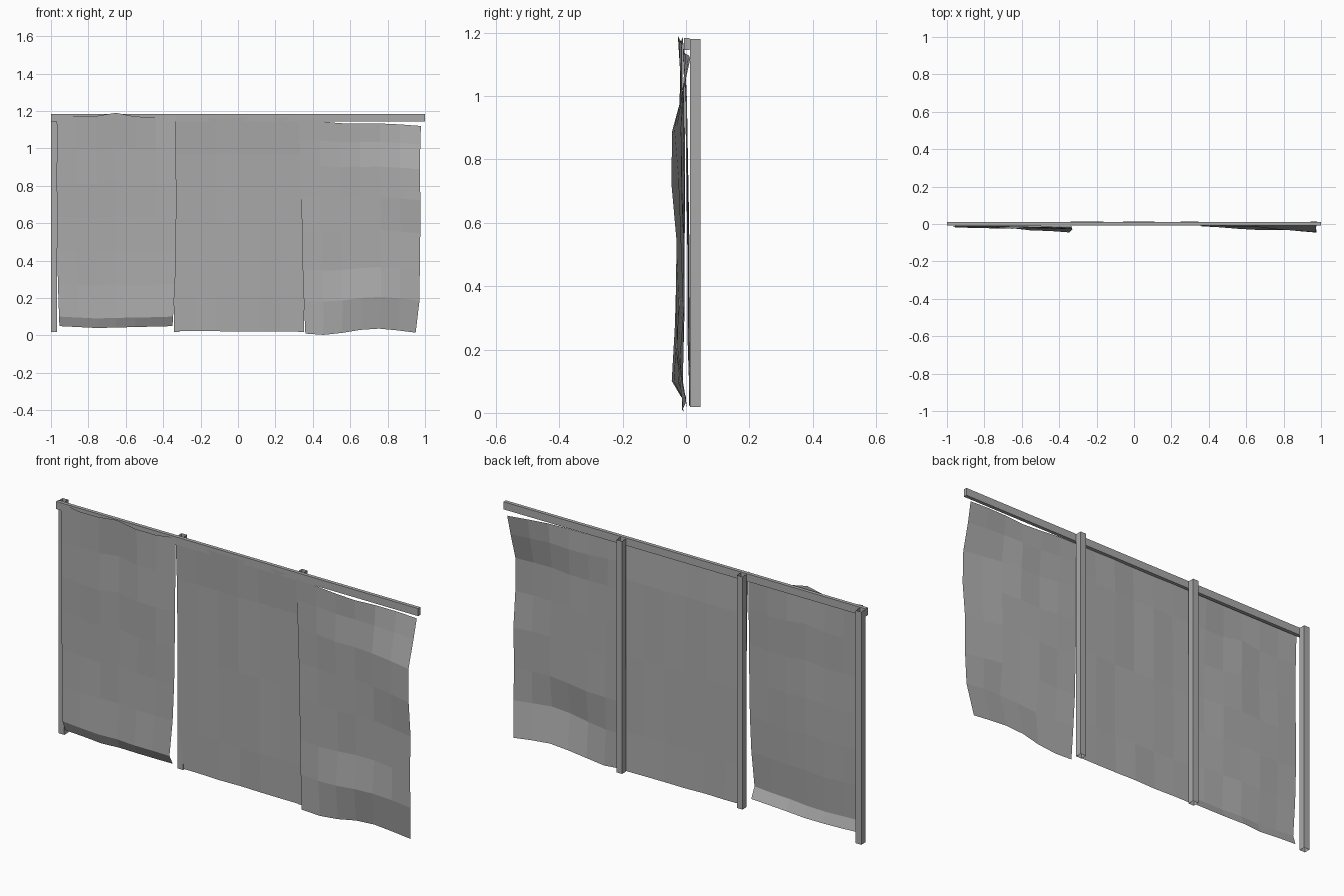
import bpy, bmesh, math

cube = bpy.data.objects.get("Cube")
if cube:
    bpy.data.objects.remove(cube, do_unlink=True)

grey = bpy.data.materials.new("weathered_grey")
grey.use_nodes = True
tone = (0.4, 0.4, 0.4, 1)
grey.diffuse_color = tone
grey.node_tree.nodes["Principled BSDF"].inputs["Base Color"].default_value = tone


def finish(name, bm):
    mesh = bpy.data.meshes.new(name)
    bm.to_mesh(mesh)
    bm.free()
    mesh.materials.append(grey)
    obj = bpy.data.objects.new(name, mesh)
    bpy.context.collection.objects.link(obj)
    return obj


def beam(name, x, y, z, open_ends=False):
    """Box between (min, max) pairs, optionally an open-ended tube."""
    bm = bmesh.new()
    bmesh.ops.create_cube(bm, size=1)
    for v in bm.verts:
        v.co = [r[0] if c < 0 else r[1] for c, r in zip(v.co, (x, y, z))]
    bm.normal_update()
    if open_ends:
        caps = [f for f in bm.faces if abs(f.normal.z) > 0.9]
        bmesh.ops.delete(bm, geom=caps, context="FACES_ONLY")
    return finish(name, bm)


def along(points, t):
    """Piecewise linear value at t through evenly spaced points."""
    s = min(max(t, 0), 1) * (len(points) - 1)
    i = min(int(s), len(points) - 2)
    return points[i] + (points[i + 1] - points[i]) * (s - i)


def sheet(name, left, right, bottom, top, rows, depth_left, depth_mid, depth_right, cols=6):
    """Bent panel: edge outlines, row heights and depth profiles from bottom to top."""
    bm = bmesh.new()
    grid = []
    for j, h in enumerate(rows):
        line = []
        for i in range(cols + 1):
            u = i / cols
            x = along(left, h) * (1 - u) + along(right, h) * u
            z = along(bottom, u) * (1 - h) + along(top, u) * h
            y = along((depth_left[j], depth_mid[j], depth_right[j]), u)
            y += 0.003 * math.sin(2.4 * i + 1.3 * j) * math.sin(math.pi * u)
            line.append(bm.verts.new((x, y, z)))
        grid.append(line)
    for a, b in zip(grid, grid[1:]):
        for i in range(cols):
            bm.faces.new((a[i], a[i + 1], b[i + 1], b[i]))
    return finish(name, bm)


# Frame: three hollow posts behind one long top rail
for label, x in (("right", -1.0), ("middle", -0.343), ("left", 0.322)):
    beam(label + "_post", (x, x + 0.031), (0.013, 0.045), (0.018, 1.18), True)
beam("top_rail", (-1, 1), (-0.007, 0.011), (1.145, 1.183))

# Right sheet, hung over the rail, with its foot curled back
sheet("right_sheet",
      (-0.955, -0.965, -0.968, -0.965, -0.97), (-0.35, -0.333, -0.33, -0.33, -0.335),
      (0.05, 0.04, 0.045, 0.05), (1.185, 1.165, 1.19, 1.16, 1.182),
      (0, 0.045, 0.2, 0.36, 0.52, 0.68, 0.84, 1),
      (0.0, -0.018, -0.012, -0.01, -0.012, -0.014, -0.012, -0.01),
      (-0.002, -0.025, -0.015, -0.012, -0.012, -0.016, -0.014, -0.024),
      (-0.015, -0.045, -0.035, -0.03, -0.028, -0.026, -0.02, -0.012))

# Middle sheet, nearly flat and still fixed at both sides
sheet("middle_sheet",
      (-0.34, -0.34), (0.345, 0.34), (0.024, 0.022, 0.02), (1.165, 1.165),
      (0, 0.17, 0.5, 0.83, 1),
      (0.014, 0.013, 0.010, 0.003, -0.006),
      (0.012, 0.008, 0.004, 0.001, -0.008),
      (0.013, 0.008, 0.006, 0.003, -0.006))

# Left sheet, sagging away from the rail at its free end
sheet("left_sheet",
      (0.36, 0.347, 0.342, 0.335, 0.325), (0.95, 0.972, 0.972, 0.975, 0.975, 0.972, 0.978),
      (0.01, 0.002, 0.02, 0.04, 0.03, 0.015), (1.15, 1.145, 1.13, 1.135, 1.13, 1.12),
      (0, 0.155, 0.3, 0.48, 0.64, 0.79, 0.91, 1),
      (-0.012, -0.008, -0.004, -0.004, -0.003, -0.004, -0.005, -0.008),
      (-0.004, -0.034, -0.008, -0.012, -0.014, -0.018, -0.006, -0.008),
      (0.004, -0.024, -0.032, -0.03, -0.046, -0.044, -0.008, 0.014))
